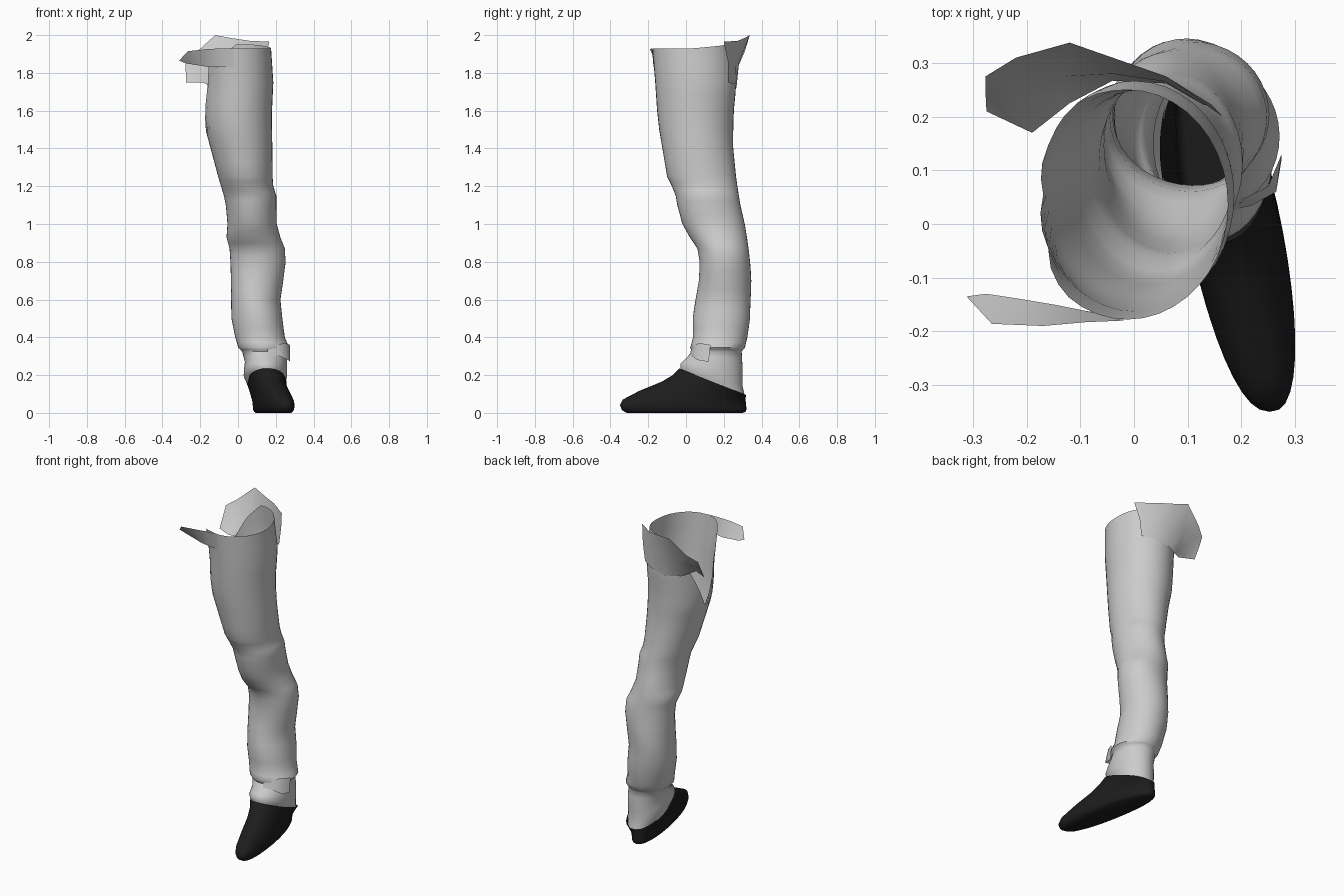
import bpy, math

def material(name, v):
    m = bpy.data.materials.new(name)
    m.diffuse_color = (v, v, v, 1)
    return m

CLOTH = material("light grey cloth", 0.6)
LEATHER = material("black leather", 0.012)
N = 40

def interp(table, k):
    # linear lookup in rows sorted by their first value
    for a, b in zip(table, table[1:]):
        if k <= b[0]:
            f = max(0.0, (k - a[0]) / (b[0] - a[0]))
            return [p + (q - p) * f for p, q in zip(a[1:], b[1:])]
    return list(table[-1][1:])

def loft(name, rows, mat, closed=True, cap=False):
    n = len(rows[0])
    verts = [p for r in rows for p in r]
    faces = []
    for j in range(len(rows) - 1):
        for i in range(n if closed else n - 1):
            k = (i + 1) % n
            faces.append((j * n + i, j * n + k, (j + 1) * n + k, (j + 1) * n + i))
    if cap:
        faces.append(tuple(reversed(range(n))))
    me = bpy.data.meshes.new(name)
    me.from_pydata(verts, [], faces)
    me.materials.append(mat)
    ob = bpy.data.objects.new(name, me)
    bpy.context.collection.objects.link(ob)
    bpy.context.view_layer.objects.active = ob
    ob.select_set(True)
    bpy.ops.object.shade_smooth_by_angle(angle=math.radians(50))
    ob.select_set(False)
    return ob

# trouser leg sections: z, x min, x max, y min, y max, tilt
LEG = [
    (0.155, 0.05, 0.25, -0.03, 0.312, 0.07),
    (0.20, 0.03, 0.26, -0.03, 0.30, 0.06),
    (0.27, 0.035, 0.26, 0.00, 0.30, 0.02),
    (0.325, 0.02, 0.255, 0.03, 0.295, 0.0),
    (0.345, 0.00, 0.272, 0.02, 0.312, 0.0),
    (0.40, -0.015, 0.25, 0.035, 0.325, 0),
    (0.50, -0.035, 0.238, 0.035, 0.342, 0),
    (0.60, -0.04, 0.225, 0.05, 0.346, 0),
    (0.70, -0.04, 0.24, 0.065, 0.346, 0),
    (0.80, -0.04, 0.255, 0.07, 0.34, 0),
    (0.87, -0.045, 0.25, 0.06, 0.333, 0),
    (0.93, -0.062, 0.225, 0.02, 0.325, 0),
    (1.00, -0.057, 0.205, -0.02, 0.312, 0),
    (1.10, -0.065, 0.203, -0.047, 0.288, 0),
    (1.15, -0.075, 0.203, -0.055, 0.28, 0),
    (1.20, -0.09, 0.187, -0.075, 0.272, 0),
    (1.25, -0.105, 0.183, -0.10, 0.265, 0),
    (1.40, -0.145, 0.182, -0.125, 0.25, 0),
    (1.50, -0.172, 0.18, -0.142, 0.25, 0),
    (1.60, -0.18, 0.18, -0.153, 0.253, 0),
    (1.75, -0.18, 0.187, -0.163, 0.268, 0),
    (1.93, -0.20, 0.175, -0.178, 0.25, 0),
]
# height of the torn top edge by angle (0 = +x, 90 = back)
TOP = [(0, 1.93), (60, 1.95), (90, 1.95), (120, 1.86), (145, 1.74), (165, 1.58),
       (180, 1.49), (195, 1.6), (215, 1.84), (230, 1.92), (250, 1.93), (360, 1.93)]

levels = []
for a, b in zip(LEG, LEG[1:]):
    levels += [a[0], (a[0] + b[0]) / 2]
levels.append(1.93)

rows = []
for z in levels:
    row = []
    for i in range(N):
        d = 360 * i / N
        t = math.radians(d)
        zc = z
        if z > 1.3:
            zc = 1.3 + (z - 1.3) * (interp(TOP, d)[0] - 1.3) / 0.63
        x0, x1, y0, y1, tilt = interp(LEG, zc)
        # soft cloth wrinkles from ankle to knee
        amp = 0.03 * max(0, 1 - abs(zc - 0.6) / 0.6) if zc > 0.25 else 0
        r = 1 - amp * (0.5 + 0.5 * math.sin(3 * t + 17 * zc))
        row.append(((x0 + x1) / 2 + r * (x1 - x0) / 2 * math.cos(t),
                    (y0 + y1) / 2 + r * (y1 - y0) / 2 * math.sin(t),
                    zc - tilt * math.sin(t)))
    rows.append(row)
loft("trouser_leg", rows, CLOTH)

# strip of waist cloth running off the front
loft("front_flap", [
    [(-0.275, -0.130, 1.85), (-0.21, -0.14, 1.84), (-0.15, -0.150, 1.83),
     (-0.09, -0.162, 1.83), (-0.02, -0.172, 1.83)],
    [(-0.312, -0.135, 1.865), (-0.265, -0.186, 1.915), (-0.17, -0.19, 1.925),
     (-0.09, -0.183, 1.93), (-0.02, -0.180, 1.93)],
], CLOTH, closed=False)

# seat cloth leaning out at the back
loft("back_flap", [
    [(0.13, 0.222, 1.75), (0.06, 0.262, 1.74), (-0.04, 0.267, 1.72), (-0.12, 0.225, 1.72),
     (-0.19, 0.17, 1.75), (-0.275, 0.21, 1.75)],
    [(0.145, 0.222, 1.86), (0.06, 0.265, 1.86), (-0.04, 0.28, 1.85), (-0.13, 0.275, 1.83),
     (-0.20, 0.25, 1.82), (-0.277, 0.25, 1.82)],
    [(0.165, 0.20, 1.965), (0.06, 0.275, 1.97), (-0.04, 0.31, 1.985), (-0.12, 0.338, 2.0),
     (-0.22, 0.31, 1.91), (-0.277, 0.275, 1.87)],
], CLOTH, closed=False)

# loose fold at the outer ankle
loft("ankle_fold", [
    [(0.275, 0.12, 0.27), (0.265, 0.06, 0.28), (0.22, 0.035, 0.30), (0.16, 0.02, 0.31)][::-1],
    [(0.275, 0.13, 0.36), (0.25, 0.07, 0.37), (0.20, 0.045, 0.36), (0.15, 0.035, 0.36)][::-1],
], CLOTH, closed=False)

# shoe layers: fraction of height, y front, y back, half width
SHOE = [(0, -0.315, 0.30, 0.070), (0.06, -0.338, 0.315, 0.082), (0.17, -0.35, 0.32, 0.088),
        (0.30, -0.335, 0.32, 0.088), (0.40, -0.29, 0.318, 0.088), (0.5, -0.245, 0.317, 0.088),
        (0.7, -0.13, 0.316, 0.092), (0.85, -0.07, 0.316, 0.098), (1.0, -0.035, 0.317, 0.104)]
rows = []
for f, y0, y1, w in SHOE:
    row = []
    for i in range(N):
        t = 2 * math.pi * i / N
        s, c = math.sin(t), math.cos(t)
        y = (y0 + y1) / 2 + (y1 - y0) / 2 * s
        c = math.copysign(abs(c) ** 0.85, c)
        cx = (0.187 - 0.19 * y) * (1 - f ** 3) + 0.152 * f ** 3
        row.append((cx + w * c, y, f * (0.165 - 0.07 * s)))
    rows.append(row)
loft("shoe", rows, LEATHER, cap=True)
